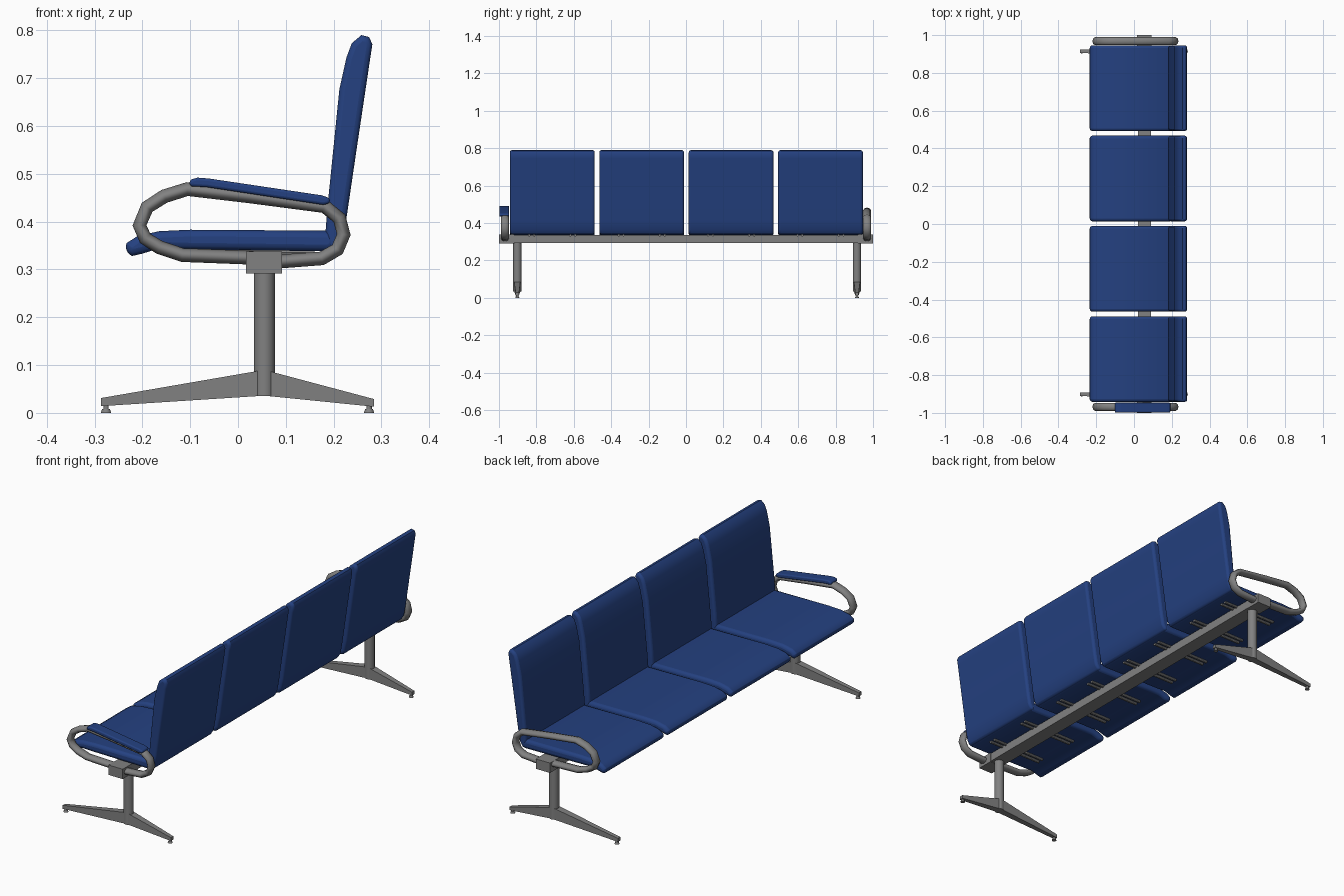
import bpy
import bmesh
import math
from mathutils import Matrix, Vector

cube = bpy.data.objects.get("Cube")
if cube:
    bpy.data.objects.remove(cube, do_unlink=True)


def material(name, rgb):
    m = bpy.data.materials.new(name)
    m.use_nodes = True
    m.diffuse_color = (*rgb, 1)
    m.node_tree.nodes["Principled BSDF"].inputs["Base Color"].default_value = (*rgb, 1)
    return m


BLUE = material("blue upholstery", (0.018, 0.053, 0.22))
GREY = material("grey metal", (0.22, 0.22, 0.22))


def finish(obj, mat, smooth=None):
    obj.data.materials.append(mat)
    if smooth:
        bpy.ops.object.select_all(action="DESELECT")
        obj.select_set(True)
        bpy.context.view_layer.objects.active = obj
        bpy.ops.object.shade_smooth_by_angle(angle=math.radians(smooth))
    return obj


def from_bmesh(name, bm, mat, smooth=None):
    bmesh.ops.recalc_face_normals(bm, faces=bm.faces)
    mesh = bpy.data.meshes.new(name)
    bm.to_mesh(mesh)
    bm.free()
    obj = bpy.data.objects.new(name, mesh)
    bpy.context.collection.objects.link(obj)
    return finish(obj, mat, smooth)


def slab(name, profile, y, width, mat, bevel=0):
    """Extrude an x-z side profile along y, with softened side edges."""
    bm = bmesh.new()
    face = bm.faces.new([bm.verts.new((x, y - width / 2, z)) for x, z in profile])
    new = bmesh.ops.extrude_face_region(bm, geom=[face])["geom"]
    bmesh.ops.translate(bm, vec=(0, width, 0),
                        verts=[v for v in new if isinstance(v, bmesh.types.BMVert)])
    obj = from_bmesh(name, bm, mat, 50 if bevel else None)
    if bevel:
        mod = obj.modifiers.new("soft edge", "BEVEL")
        mod.width = bevel
        mod.segments = 3
        mod.limit_method = "ANGLE"
        mod.angle_limit = math.radians(65)
    return obj


def box(name, lo, hi, mat):
    return slab(name, [(lo[0], lo[2]), (hi[0], lo[2]), (hi[0], hi[2]), (lo[0], hi[2])],
                (lo[1] + hi[1]) / 2, hi[1] - lo[1], mat)


def rod(name, a, b, r1, r2, mat, sides=16):
    a, b = Vector(a), Vector(b)
    bm = bmesh.new()
    turn = (b - a).to_track_quat("Z", "Y").to_matrix().to_4x4()
    bmesh.ops.create_cone(bm, cap_ends=True, segments=sides, radius1=r1, radius2=r2,
                          depth=(b - a).length,
                          matrix=Matrix.Translation((a + b) / 2) @ turn)
    return from_bmesh(name, bm, mat, 40)


# Cushions and the support rods beneath them
SEAT = [(0.19, 0.381), (-0.1, 0.383), (-0.165, 0.38), (-0.21, 0.37), (-0.233, 0.355),
        (-0.238, 0.34), (-0.222, 0.328), (-0.2, 0.333), (-0.165, 0.344), (-0.12, 0.342),
        (0.19, 0.338), (0.204, 0.346), (0.206, 0.368)]
BACK = [(0.187, 0.43), (0.212, 0.677), (0.227, 0.744), (0.238, 0.773), (0.258, 0.79),
        (0.274, 0.786), (0.281, 0.771), (0.277, 0.745), (0.248, 0.551), (0.228, 0.415),
        (0.219, 0.365), (0.202, 0.338), (0.187, 0.342), (0.182, 0.365)]
for i, y in enumerate((-0.715, -0.237, 0.241, 0.719), 1):
    slab(f"seat_cushion_{i}", SEAT, y, 0.453, BLUE, 0.014)
    slab(f"back_cushion_{i}", BACK, y, 0.453, BLUE, 0.014)
    for side in (-0.11, 0.11):
        for gap in (-0.013, 0.013):
            ry = y + side + gap
            rod(f"support_rod_{i}", (-0.13, ry, 0.335), (0.16, ry, 0.335),
                0.007, 0.007, GREY, 8)

# Long beam
box("beam", (0.02, -0.99, 0.294), (0.09, 0.99, 0.335), GREY)


def foot_arm(name, y, tip, low, high):
    """Tapered foot from the column to its tip."""
    bm = bmesh.new()
    rings = []
    for x, half, z0, z1 in ((0.055, 0.017, 0.036, 0.09), (tip, 0.009, low, high)):
        rings.append([bm.verts.new((x, y + s * half, z))
                      for s, z in ((-1, z0), (1, z0), (1, z1), (-1, z1))])
    a, b = rings
    bm.faces.new(a)
    bm.faces.new(b)
    for k in range(4):
        n = (k + 1) % 4
        bm.faces.new((a[k], a[n], b[n], b[k]))
    from_bmesh(name, bm, GREY)


# Pedestal legs with two-armed feet
for side, y in (("right", -0.902), ("left", 0.914)):
    rod(f"{side}_column", (0.055, y, 0.035), (0.055, y, 0.3), 0.022, 0.022, GREY)
    foot_arm(f"{side}_front_foot", y, -0.287, 0.014, 0.031)
    foot_arm(f"{side}_rear_foot", y, 0.284, 0.013, 0.029)
    for x in (-0.276, 0.274):
        rod("foot_stem", (x, y, 0.005), (x, y, 0.02), 0.006, 0.006, GREY, 10)
        rod("foot_pad", (x, y, 0), (x, y, 0.008), 0.011, 0.008, GREY, 12)

# Looped armrests and their clamps on the beam ends
LOOP = [(-0.206, 0.392), (-0.19, 0.43), (-0.154, 0.453), (-0.106, 0.468), (0.024, 0.453),
        (0.181, 0.432), (0.212, 0.407), (0.221, 0.373), (0.208, 0.342), (0.175, 0.323),
        (0.093, 0.317), (0.018, 0.325), (-0.116, 0.33), (-0.164, 0.346), (-0.194, 0.365)]
for side, s in (("right", -1), ("left", 1)):
    curve = bpy.data.curves.new(f"{side}_armrest_loop", "CURVE")
    curve.dimensions = "3D"
    curve.bevel_depth = 0.0145
    curve.bevel_resolution = 2
    spline = curve.splines.new("POLY")
    spline.points.add(len(LOOP) - 1)
    for p, (x, z) in zip(spline.points, LOOP):
        p.co = (x, 0, z, 1)
    spline.use_cyclic_u = True
    spline.use_smooth = True
    loop = bpy.data.objects.new(f"{side}_armrest_loop", curve)
    bpy.context.collection.objects.link(loop)
    loop.location.y = s * 0.968
    loop.scale.y = 1.45
    curve.materials.append(GREY)
    box(f"{side}_clamp", (0.017, s * 0.96 - 0.04, 0.291),
        (0.092, s * 0.96 + 0.04, 0.338), GREY)

# Padded top on one armrest
PAD = [(-0.103, 0.481), (-0.098, 0.488), (-0.085, 0.492), (-0.06, 0.49), (0.175, 0.455),
       (0.192, 0.449), (0.192, 0.438), (0.178, 0.435), (-0.065, 0.472), (-0.098, 0.474)]
slab("right_armrest_pad", PAD, -0.972, 0.052, BLUE, 0.006)
